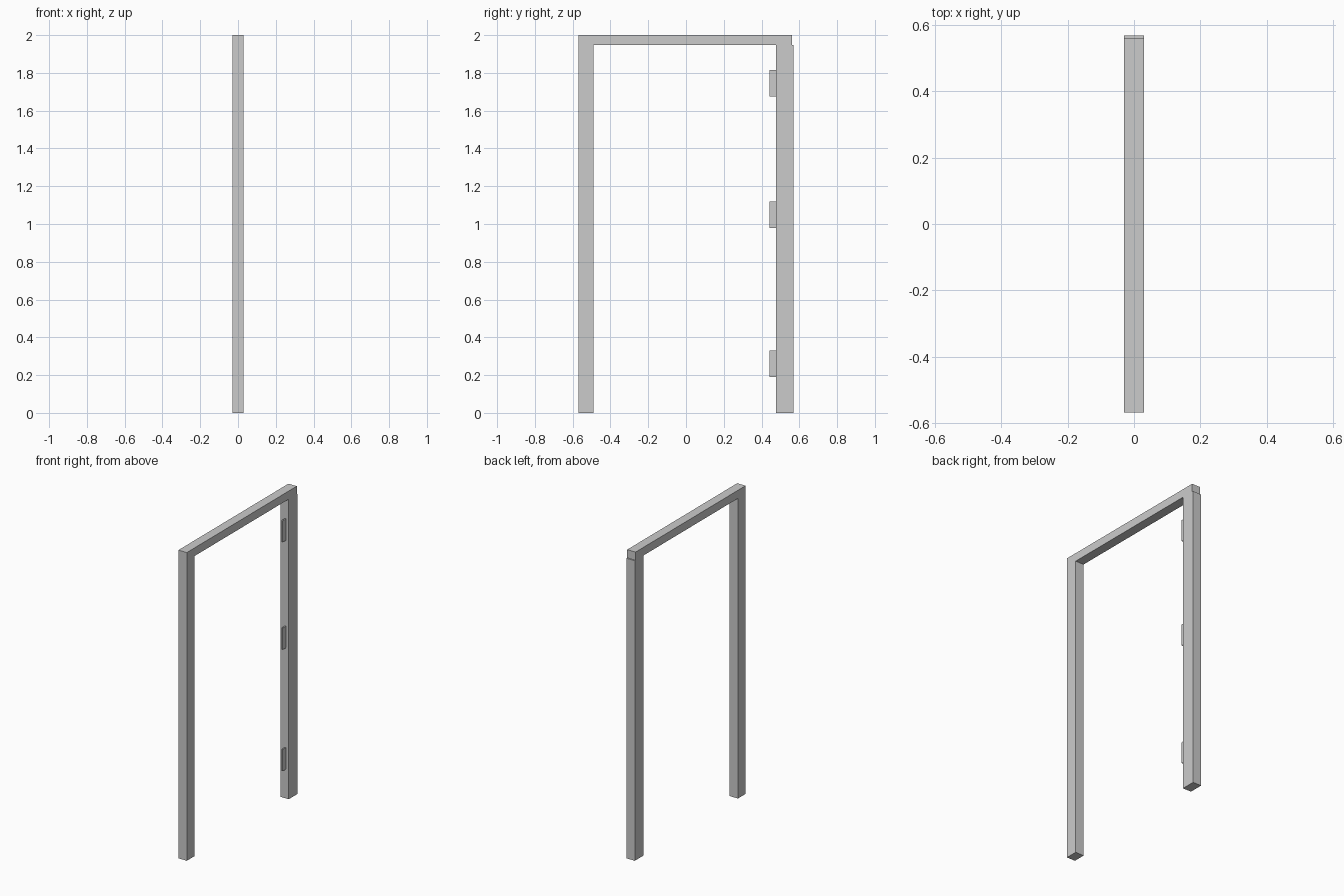
import bpy

if "Cube" in bpy.data.objects:
    bpy.data.objects.remove(bpy.data.objects["Cube"])


def box(name, x, y, z):
    """Axis-aligned box from (min, max) pairs."""
    bpy.ops.mesh.primitive_cube_add(size=1, location=[(a + b) / 2 for a, b in (x, y, z)])
    ob = bpy.context.object
    ob.name = name
    ob.scale = [b - a for a, b in (x, y, z)]
    bpy.ops.object.transform_apply(location=False, rotation=False, scale=True)
    return ob


DEPTH = (-0.03, 0.03)
BEAM_Z = 1.947

# Door frame: two jambs and the header resting on them
box("latch_jamb", DEPTH, (-0.568, -0.49), (0, BEAM_Z))
box("hinge_jamb", DEPTH, (0.477, 0.568), (0, BEAM_Z))
box("header", DEPTH, (-0.568, 0.56), (BEAM_Z, 2.0))

# Three hinges on the inner face of the hinge jamb
for i, z in enumerate((0.26, 1.048, 1.745)):
    span = (z - 0.07, z + 0.07)
    box(f"hinge_leaf_{i + 1}", (0.002, 0.011), (0.443, 0.472), span)
    box(f"hinge_mount_{i + 1}", (0.004, 0.009), (0.472, 0.477), span)
